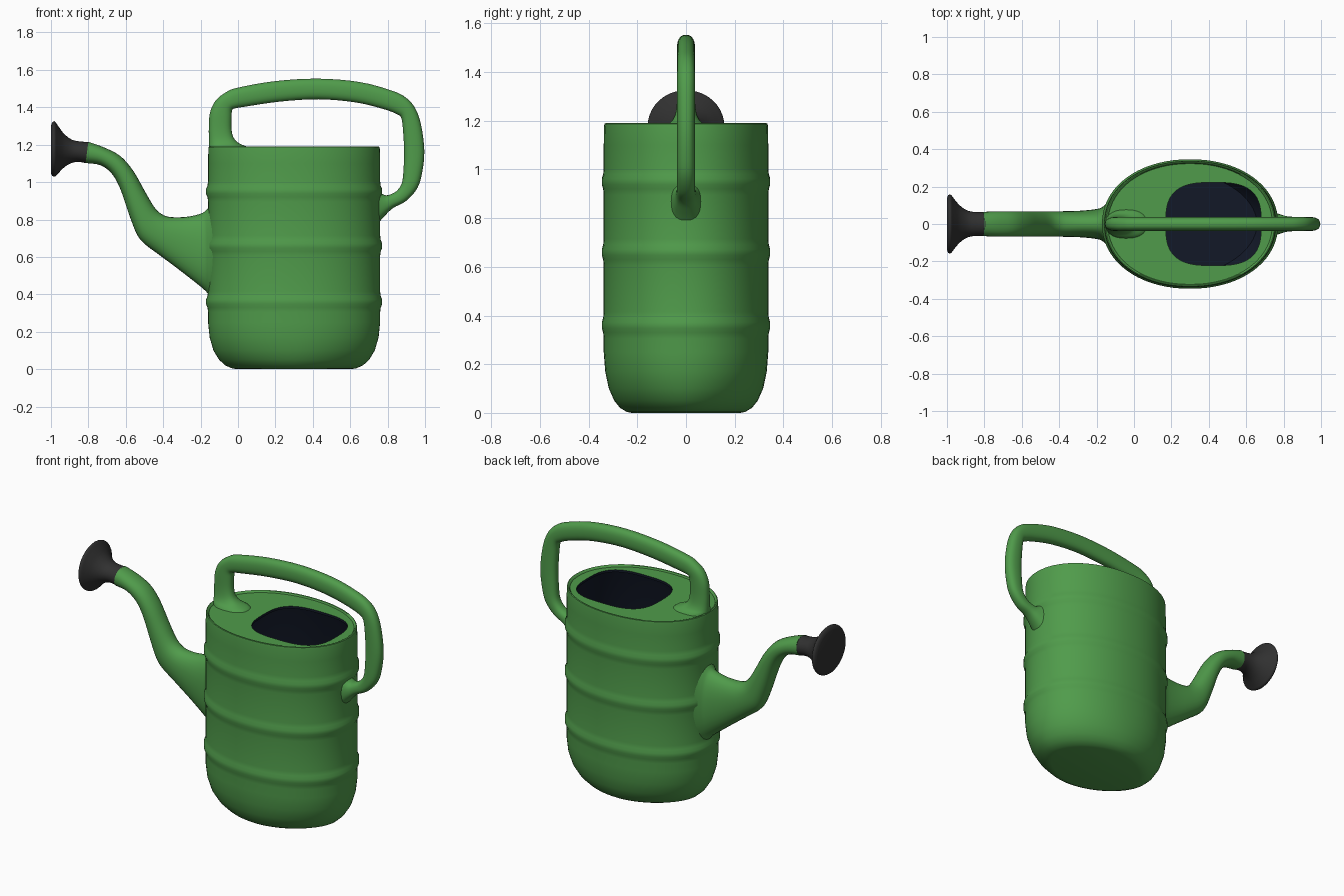
import bpy, bmesh, math
from mathutils import Vector

if "Cube" in bpy.data.objects:
    bpy.data.objects.remove(bpy.data.objects["Cube"])

def material(name, rgb):
    m = bpy.data.materials.new(name)
    m.diffuse_color = (*rgb, 1)
    m.use_nodes = True
    m.node_tree.nodes["Principled BSDF"].inputs["Base Color"].default_value = m.diffuse_color
    return m

GREEN = material("green_plastic", (0.08, 0.33, 0.07))
DARK = material("dark_plastic", (0.03, 0.03, 0.03))
NAVY = material("dark_interior", (0.006, 0.009, 0.02))

def superellipse(n, count):
    """Unit superellipse as (u, v) pairs."""
    out = []
    for i in range(count):
        a = 2 * math.pi * i / count
        c, s = math.cos(a), math.sin(a)
        out.append((math.copysign(abs(c) ** (2 / n), c), math.copysign(abs(s) ** (2 / n), s)))
    return out

def skin(name, rings, mat, caps=(True, True), flip=False, angle=40):
    """Join a list of equally long point rings into one smooth object."""
    bm = bmesh.new()
    vs = [[bm.verts.new(p) for p in r] for r in rings]
    k = len(vs[0])
    for a, b in zip(vs, vs[1:]):
        for i in range(k):
            j = (i + 1) % k
            bm.faces.new((a[i], a[j], b[j], b[i]))
    if caps[0]:
        bm.faces.new(vs[0])
    if caps[1]:
        bm.faces.new(vs[-1])
    bmesh.ops.recalc_face_normals(bm, faces=bm.faces)
    if flip:
        bmesh.ops.reverse_faces(bm, faces=bm.faces)
    me = bpy.data.meshes.new(name)
    bm.to_mesh(me)
    bm.free()
    me.materials.append(mat)
    ob = bpy.data.objects.new(name, me)
    bpy.context.collection.objects.link(ob)
    bpy.ops.object.select_all(action='DESELECT')
    ob.select_set(True)
    bpy.context.view_layer.objects.active = ob
    bpy.ops.object.shade_smooth_by_angle(angle=math.radians(angle))
    return ob

def spline(rows, steps):
    """Catmull-Rom interpolation through rows of numbers."""
    rows = [Vector(r) for r in rows]
    out = []
    for i in range(len(rows) - 1):
        p0, p1, p2 = rows[max(i - 1, 0)], rows[i], rows[i + 1]
        p3 = rows[min(i + 2, len(rows) - 1)]
        for s in range(steps):
            t = s / steps
            out.append(0.5 * (2 * p1 + (p2 - p0) * t + (2 * p0 - 5 * p1 + 4 * p2 - p3) * t * t
                              + (3 * p1 - p0 - 3 * p2 + p3) * t ** 3))
    return out + [rows[-1]]

def tube(name, rows, mat, n=2.0, steps=4, count=28):
    """Loft between two side-view edges; row = x1, z1, x2, z2, half width."""
    rings = []
    for x1, z1, x2, z2, w in spline(rows, steps):
        rings.append([((x1 + x2) / 2 + (x1 - x2) / 2 * u, w * v, (z1 + z2) / 2 + (z1 - z2) / 2 * u)
                      for u, v in superellipse(n, count)])
    return skin(name, rings, mat)

SEG = 72

def body_ring(z, s, n=2.1):
    return [(0.30 + 0.46 * s * u, 0.338 * s * v, z) for u, v in superellipse(n, SEG)]

def hole_ring(z):
    return [(0.425 + 0.255 * u, 0.222 * v, z) for u, v in superellipse(3.0, SEG)]

# Body: rounded base, three ribs, rim and lid with filling hole
rings = [body_ring(z, s, n) for z, s, n in
         [(0, .66, 1.8), (.004, .72, 1.82), (.02, .80, 1.86), (.05, .872, 1.92),
          (.10, .938, 2.0), (.17, .982, 2.07), (.25, 1, 2.1)]]
for zr in (.36, .66, .95):
    for dz, s in ((-.055, 1), (-.03, 1.007), (-.012, 1.024), (.012, 1.024), (.03, 1.007), (.055, 1)):
        rings.append(body_ring(zr + dz, s))
rings += [body_ring(z, s) for z, s in
          [(1.10, 1), (1.175, .997), (1.187, .992), (1.19, .98), (1.188, .968), (1.178, .955)]]
rings.append(hole_ring(1.178))
skin("body", rings, GREEN, caps=(True, False))

# Dark interior seen through the filling hole
inner = [hole_ring(1.178), hole_ring(1.163), body_ring(1.158, .94), body_ring(1.14, .972),
         body_ring(.25, .972), body_ring(.10, .91, 2.0), body_ring(.03, .78, 1.86)]
skin("inner_wall", inner, NAVY, caps=(False, True), flip=True)

# Handle: outer edge, inner edge, half width
tube("handle", [
    (-.145, 1.165, .08, 1.165, .085),
    (-.155, 1.19, .06, 1.185, .07),
    (-.156, 1.21, .01, 1.205, .053),
    (-.156, 1.24, -.022, 1.235, .042),
    (-.156, 1.29, -.035, 1.285, .037),
    (-.150, 1.37, -.034, 1.355, .037),
    (-.120, 1.435, -.03, 1.388, .037),
    (-.065, 1.48, -.008, 1.396, .037),
    (.0, 1.505, .035, 1.403, .037),
    (.2, 1.54, .22, 1.43, .037),
    (.43, 1.553, .43, 1.443, .037),
    (.65, 1.535, .63, 1.426, .037),
    (.82, 1.49, .78, 1.39, .037),
    (.90, 1.45, .85, 1.363, .037),
    (.95, 1.39, .873, 1.343, .037),
    (.98, 1.30, .882, 1.28, .037),
    (.996, 1.17, .888, 1.17, .037),
    (.986, 1.06, .885, 1.07, .037),
    (.96, .97, .876, .995, .037),
    (.90, .90, .845, .95, .037),
    (.83, .862, .80, .93, .042),
    (.785, .82, .775, .935, .052),
    (.75, .78, .75, .955, .062)], GREEN, n=2.4)

# Spout: upper edge, lower edge, half width
tube("spout", [
    (-.135, .90, -.135, .375, .12),
    (-.158, .865, -.158, .40, .10),
    (-.19, .835, -.19, .433, .082),
    (-.27, .815, -.30, .52, .071),
    (-.36, .813, -.42, .61, .068),
    (-.41, .83, -.50, .67, .068),
    (-.45, .87, -.54, .72, .068),
    (-.50, .955, -.58, .82, .068),
    (-.56, 1.06, -.63, .965, .068),
    (-.63, 1.14, -.675, 1.045, .068),
    (-.72, 1.187, -.735, 1.09, .067),
    (-.80, 1.215, -.815, 1.102, .065)], GREEN, n=2.2)

# Sprinkler rose: flared trumpet with a flat face
tube("sprinkler_rose", [
    (-.795, 1.214, -.81, 1.101, .064),
    (-.85, 1.218, -.855, 1.108, .064),
    (-.89, 1.228, -.895, 1.10, .073),
    (-.93, 1.258, -.93, 1.078, .098),
    (-.96, 1.298, -.96, 1.048, .132),
    (-.98, 1.325, -.978, 1.03, .156),
    (-.993, 1.318, -.993, 1.033, .154),
    (-1.0, 1.302, -1.0, 1.047, .138)], DARK, count=40)
